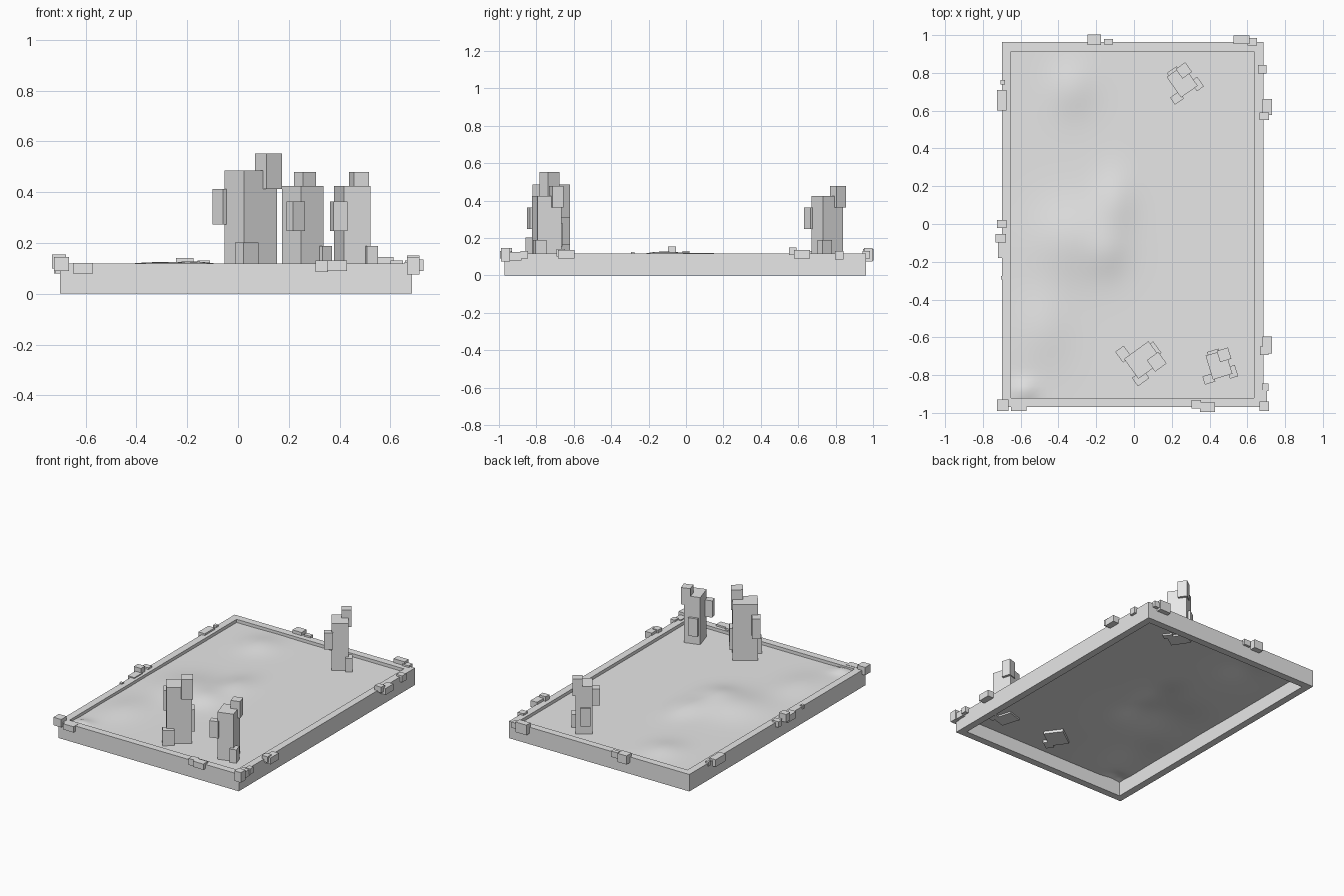
import bpy
import bmesh
from math import exp, radians
from mathutils import Matrix, Vector

default_cube = bpy.data.objects.get("Cube")
if default_cube:
    bpy.data.objects.remove(default_cube, do_unlink=True)

stone = bpy.data.materials.new("light grey stone")
stone.use_nodes = True
stone_colour = (0.8, 0.8, 0.8, 1.0)
stone.diffuse_color = stone_colour
stone.node_tree.nodes["Principled BSDF"].inputs["Base Color"].default_value = stone_colour


def finish(name, bm):
    """Turn a bmesh into a named object with the stone material."""
    mesh = bpy.data.meshes.new(name)
    bm.to_mesh(mesh)
    bm.free()
    mesh.materials.append(stone)
    obj = bpy.data.objects.new(name, mesh)
    bpy.context.collection.objects.link(obj)
    return obj


def add_box(bm, centre, size, transform=Matrix.Identity(4)):
    """Add one cuboid to a bmesh."""
    matrix = transform @ Matrix.Translation(centre) @ Matrix.Diagonal((*size, 1))
    bmesh.ops.create_cube(bm, size=1, matrix=matrix)


def add_block(bm, x, y, width, depth, bottom, top, transform=Matrix.Identity(4)):
    """Add a cuboid given by its middle in plan and its bottom and top."""
    add_box(bm, (x, y, (bottom + top) / 2), (width, depth, top - bottom), transform)


# Border: two stacked courses of beams on each side
LEFT, RIGHT, FRONT, BACK = -0.70, 0.685, -0.97, 0.963
BEAM, COURSE = 0.05, 0.059
middle_x, middle_y = (LEFT + RIGHT) / 2, (FRONT + BACK) / 2

for course, level in (("lower", 0.0), ("upper", COURSE)):
    low, high = level, level + COURSE
    for side, y in (("front", FRONT + BEAM / 2), ("back", BACK - BEAM / 2)):
        bm = bmesh.new()
        add_block(bm, middle_x, y, RIGHT - LEFT, BEAM, low, high)
        finish(f"{side}_{course}_beam", bm)
    for side, x in (("west", LEFT + BEAM / 2), ("east", RIGHT - BEAM / 2)):
        bm = bmesh.new()
        add_block(bm, x, middle_y, BEAM, BACK - FRONT - 2 * BEAM, low, high)
        finish(f"{side}_{course}_beam", bm)

# Ground: a thin smooth sheet with soft mounds (x, y, spread x, spread y, height)
mounds = (
    (-0.32, -0.08, 0.22, 0.2, 0.028),
    (-0.1, 0.12, 0.1, 0.16, 0.02),
    (-0.14, -0.15, 0.1, 0.12, 0.015),
    (-0.33, 0.72, 0.12, 0.14, 0.018),
    (-0.48, -0.55, 0.14, 0.2, 0.016),
    (-0.58, -0.88, 0.06, 0.05, 0.02),
)


def ground_height(x, y):
    height = 0.096
    for mx, my, sx, sy, rise in mounds:
        height += rise * exp(-(((x - mx) / sx) ** 2 + ((y - my) / sy) ** 2))
    return height


bm = bmesh.new()
sheet = Matrix.Translation((middle_x, middle_y, 0)) @ Matrix.Diagonal(
    (RIGHT - LEFT - 2 * BEAM + 0.01, BACK - FRONT - 2 * BEAM + 0.01, 1, 1))
bmesh.ops.create_grid(bm, x_segments=40, y_segments=56, size=0.5, matrix=sheet)
for vert in bm.verts:
    vert.co.z = ground_height(vert.co.x, vert.co.y)
for face in bm.faces:
    face.smooth = True
finish("ground", bm)


# Pillars: one tall block with four smaller blocks stuck to its sides
def pillar(name, x, y, scale, turn):
    place = (Matrix.Translation((x, y, 0.122))
             @ Matrix.Rotation(radians(turn), 4, "Z")
             @ Matrix.Scale(scale, 4))
    bm = bmesh.new()
    add_block(bm, 0, 0, 0.16, 0.13, -0.045, 0.363, place)
    add_block(bm, 0.051, -0.049, 0.075, 0.075, 0.29, 0.43, place)
    add_block(bm, 0.077, 0.012, 0.045, 0.075, 0.04, 0.19, place)
    add_block(bm, -0.068, 0.088, 0.055, 0.07, 0.15, 0.29, place)
    add_block(bm, -0.068, -0.068, 0.075, 0.055, -0.045, 0.08, place)
    finish(name, bm)


pillar("front_tall_pillar", 0.05, -0.72, 1.0, 36)
pillar("front_short_pillar", 0.45, -0.745, 0.83, 107)
pillar("back_pillar", 0.255, 0.755, 0.83, 125)

# Loose blocks on the border: x, y, width, depth, bottom, top in hundredths
loose_blocks = {
    "front": ((-69.5, -96, 6, 6, 9, 14.5), (-61, -96.5, 8, 5, 8, 12),
              (33, -95.5, 5, 4.5, 8.5, 13), (39, -97, 8, 5, 9, 13),
              (68, -92.5, 5, 9, 8, 12.5), (69, -96.5, 5, 5, 7.5, 14.5)),
    "back": ((-21, 97.5, 7, 5.5, 8, 14), (-13.5, 96.5, 5, 3, 9, 13),
             (57, 97.5, 8.5, 4.5, 7.5, 14.5), (62.5, 96.5, 5, 4, 9, 13)),
    "west": ((-69.5, 75, 2.5, 2.5, 10, 13), (-70, 65.5, 5, 11, 8, 13),
             (-70, 0, 5, 4, 9, 13), (-70.5, -7.5, 5.5, 4.5, 10, 15.5),
             (-69.5, -13.5, 5, 9, 8, 12.5), (-69.5, -28.5, 2, 2, 10, 12.5)),
    "east": ((68, 82, 4.5, 4.5, 8.5, 13), (70.5, 62, 5, 8.5, 9, 13.5),
             (69, 57, 5, 4, 11, 15), (70.5, -64, 5, 9, 9, 13.5),
             (69, -67, 4.5, 4.5, 10, 14), (69.5, -86.5, 3.5, 4, 9, 13)),
}
for side, blocks in loose_blocks.items():
    bm = bmesh.new()
    for block in blocks:
        add_block(bm, *(value / 100 for value in block))
    finish(f"{side}_loose_blocks", bm)
